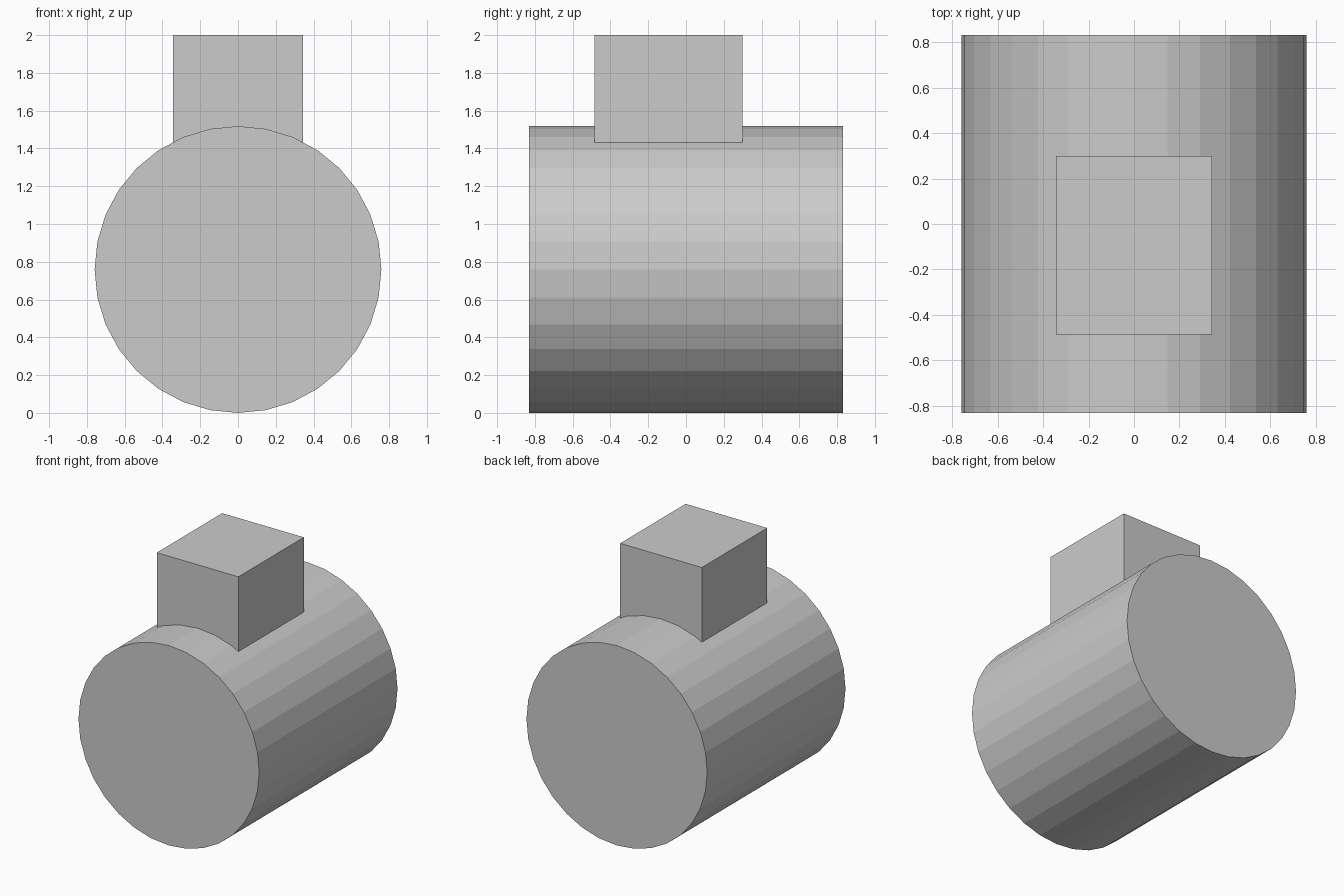
import bpy
import math

if "Cube" in bpy.data.objects:
    bpy.data.objects.remove(bpy.data.objects["Cube"])

# Drum lying along y, 32 flat sides with a corner at the top
bpy.ops.mesh.primitive_cylinder_add(
    vertices=32, radius=0.759, depth=1.66,
    location=(0, 0, 0.759), rotation=(math.pi / 2, 0, 0))
drum = bpy.context.object
drum.name = "drum"
bpy.ops.object.transform_apply(location=False, rotation=True, scale=True)

# Block rising out of the drum, set slightly towards the front
x_half, y_front, y_back, z_low, z_top = 0.343, -0.485, 0.30, 1.3, 2.0
bpy.ops.mesh.primitive_cube_add(
    size=1, location=(0, (y_front + y_back) / 2, (z_low + z_top) / 2))
block = bpy.context.object
block.name = "top_block"
block.scale = (2 * x_half, y_back - y_front, z_top - z_low)
bpy.ops.object.transform_apply(location=False, rotation=False, scale=True)
